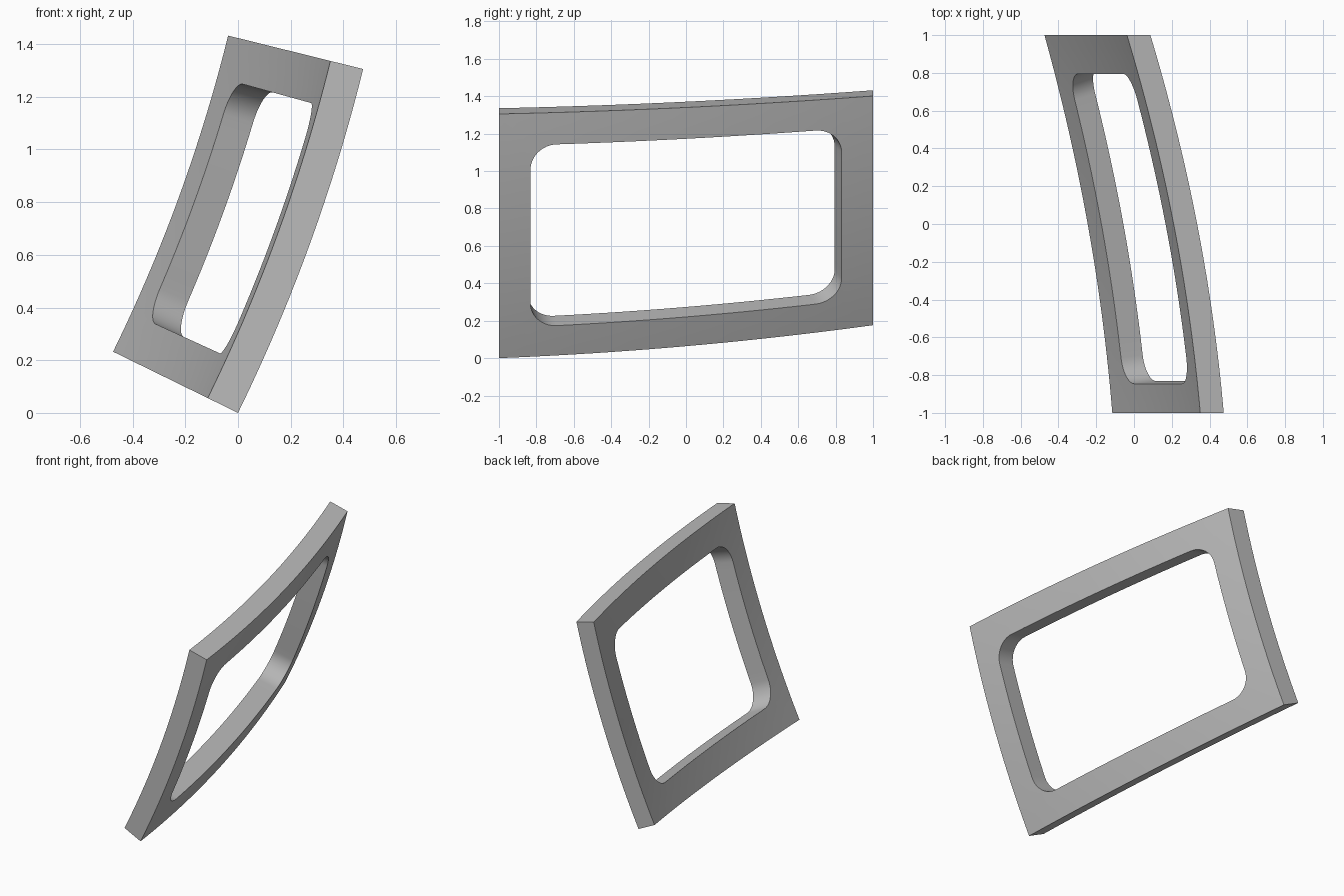
import bpy, bmesh
from math import sin, cos, pi, radians

cube = bpy.data.objects.get("Cube")
if cube:
    bpy.data.objects.remove(cube)

# Main dimensions
THICK = 0.128
CHORD, LEAN, HALF_TURN = 1.389, radians(70), radians(6.1)
RADIUS = CHORD / (2 * sin(HALF_TURN))
LENGTH = RADIUS * 2 * HALF_TURN
START = LEAN - HALF_TURN
MARGIN_Y, MARGIN_S, CORNER = 0.168, 0.177, 0.14
ARC_STEPS, SIDE_STEPS, BANDS = 12, 14, 3


def sweep(y):
    """Sideways bow of the panel along its length."""
    return 0.2 * (y + 1) - 0.055 * (1 - y * y)


def sweep_slope(y):
    return 0.2 + 0.11 * y


def bend(y, s, depth):
    """Place flat panel coordinates on the doubly curved shell."""
    a = START + s / RADIUS
    d = sweep(y) + depth
    x = RADIUS * (sin(a) - sin(START)) - sin(a) * d
    z = RADIUS * (cos(START) - cos(a)) + cos(a) * d
    return x, y, z


def outline_pairs():
    """Matching (rim, opening) points going once round the flat panel."""
    hy, hs = 1.0, LENGTH / 2
    iy, js = hy - MARGIN_Y, hs - MARGIN_S
    cy, cs = iy - CORNER, js - CORNER
    pairs = []
    for k, (sy, ss) in enumerate([(1, 1), (-1, 1), (-1, -1), (1, -1)]):
        # Rounded corner of the opening against the square corner of the rim
        for i in range(ARC_STEPS + 1):
            t = i / ARC_STEPS
            a = (k + t) * pi / 2
            hole = (sy * cy + CORNER * cos(a), ss * cs + CORNER * sin(a))
            first, second = min(1, 2 * t), min(1, 2 - 2 * t)
            fy, fs = (second, first) if k % 2 == 0 else (first, second)
            rim = (sy * (cy + (hy - cy) * fy), ss * (cs + (hs - cs) * fs))
            pairs.append((rim, hole))
        # Straight side towards the next corner
        for i in range(1, SIDE_STEPS):
            t = 1 - 2 * i / SIDE_STEPS
            if k % 2 == 0:
                pairs.append(((sy * cy * t, ss * hs), (sy * cy * t, ss * js)))
            else:
                pairs.append(((sy * hy, ss * cs * t), (sy * iy, ss * cs * t)))
    return pairs


def make_frame():
    bm = bmesh.new()
    pairs = outline_pairs()
    fractions = [i / BANDS for i in range(BANDS + 1)]
    layers = [(f, 0) for f in fractions] + [(f, THICK) for f in reversed(fractions)]
    rings = []
    for f, depth in layers:
        ring = []
        for rim, hole in pairs:
            y = rim[0] + (hole[0] - rim[0]) * f
            s = rim[1] + (hole[1] - rim[1]) * f + LENGTH / 2
            # Opening walls stand square to the shell, end faces stay flat
            y -= f * depth * sweep_slope(y)
            ring.append(bm.verts.new(bend(y, s, depth)))
        rings.append(ring)
    n = len(pairs)
    for a, b in zip(rings, rings[1:] + rings[:1]):
        for i in range(n):
            j = (i + 1) % n
            bm.faces.new((a[i], a[j], b[j], b[i]))
    bmesh.ops.recalc_face_normals(bm, faces=bm.faces)
    mesh = bpy.data.meshes.new("curved_window_frame")
    bm.to_mesh(mesh)
    bm.free()
    return mesh


# Plain grey finish
grey = bpy.data.materials.new("plain_grey")
grey.use_nodes = True
colour = (0.5, 0.5, 0.5, 1)
grey.diffuse_color = colour
grey.node_tree.nodes["Principled BSDF"].inputs["Base Color"].default_value = colour

# Curved window frame
mesh = make_frame()
mesh.materials.append(grey)
frame = bpy.data.objects.new("curved_window_frame", mesh)
bpy.context.collection.objects.link(frame)
bpy.ops.object.select_all(action="DESELECT")
frame.select_set(True)
bpy.context.view_layer.objects.active = frame
bpy.ops.object.shade_smooth_by_angle(angle=radians(30))
